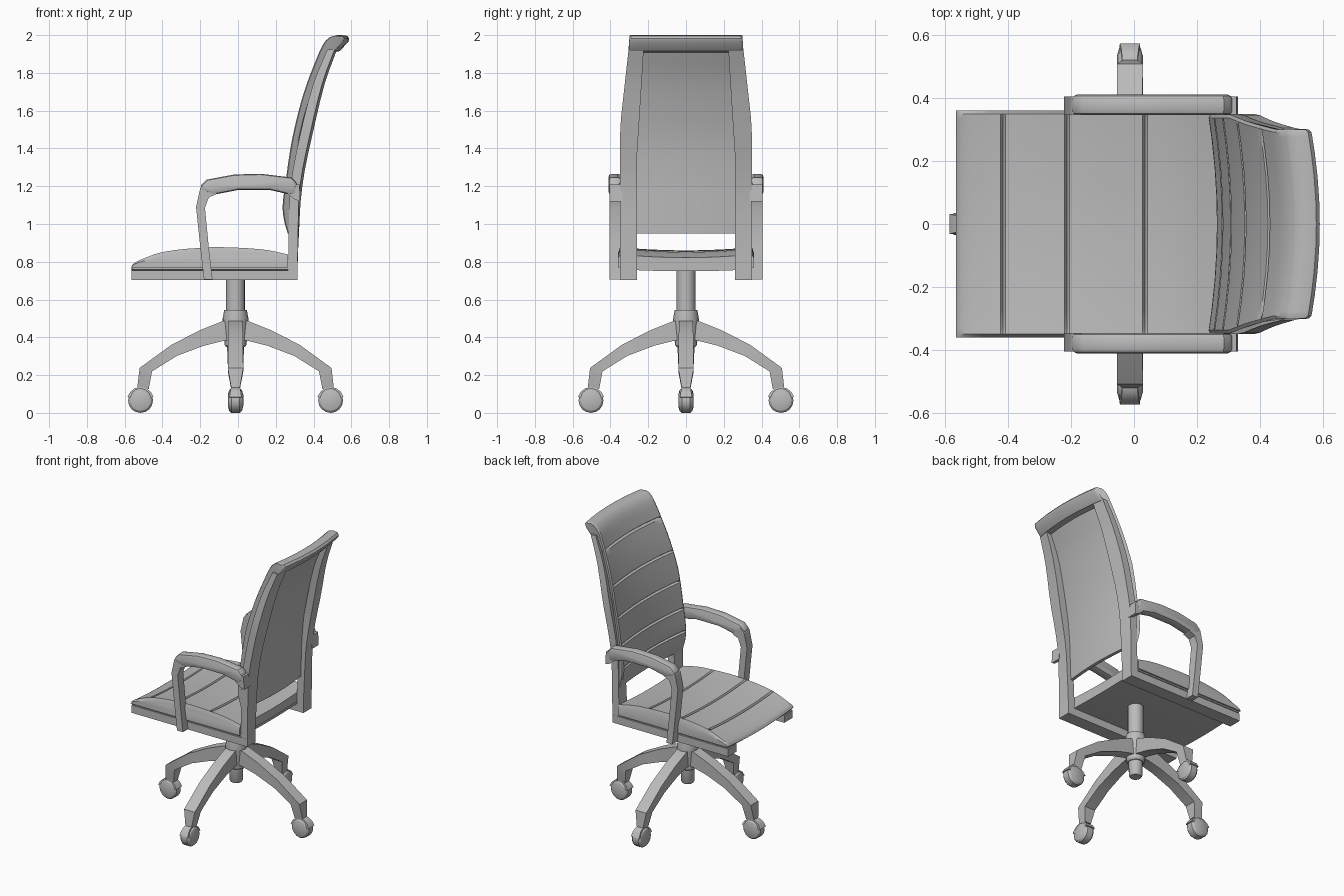
import bpy, bmesh, math
from mathutils import Vector

if "Cube" in bpy.data.objects:
    bpy.data.objects.remove(bpy.data.objects["Cube"])

grey = bpy.data.materials.new("plain grey")
grey.use_nodes = True
grey.diffuse_color = (0.5, 0.5, 0.5, 1)
grey.node_tree.nodes["Principled BSDF"].inputs["Base Color"].default_value = (0.5, 0.5, 0.5, 1)
made = []
BASE_X = -0.013


def skin(name, rings, bevel=0):
    """Join equal rings of points into a capped solid."""
    bm = bmesh.new()
    loops = [[bm.verts.new(p) for p in ring] for ring in rings]
    n = len(loops[0])
    for a, b in zip(loops, loops[1:]):
        for i in range(n):
            j = (i + 1) % n
            bm.faces.new((a[i], a[j], b[j], b[i]))
    bm.faces.new(loops[0])
    bm.faces.new(loops[-1])
    bmesh.ops.recalc_face_normals(bm, faces=bm.faces)
    if bevel:
        edges = [e for e in bm.edges if e.calc_face_angle(0) > 0.9]
        bmesh.ops.bevel(bm, geom=edges, offset=bevel, segments=2,
                        affect='EDGES', profile=0.5, clamp_overlap=True)
    mesh = bpy.data.meshes.new(name)
    bm.to_mesh(mesh)
    bm.free()
    mesh.materials.append(grey)
    obj = bpy.data.objects.new(name, mesh)
    bpy.context.collection.objects.link(obj)
    made.append(obj)


def lathe(name, stations, place, sides=16):
    """Round solid from (radius, height); place maps local points to the model."""
    turns = [2 * math.pi * i / sides for i in range(sides)]
    skin(name, [[place(r * math.cos(a), r * math.sin(a), h) for a in turns] for r, h in stations])


def slab(name, profile, y0, y1, **kw):
    """Extrude an (x, z) outline between two y values."""
    skin(name, [[(x, y, z) for x, z in profile] for y in (y0, y1)], **kw)


def smooth(points, steps=4):
    """Round a polyline through its points."""
    p = [Vector(q) for q in points]
    p = [2 * p[0] - p[1]] + p + [2 * p[-1] - p[-2]]
    out = []
    for a, b, c, d in zip(p, p[1:], p[2:], p[3:]):
        for k in range(steps):
            t = k / steps
            out.append(0.5 * (2 * b + (c - a) * t + (2 * a - 5 * b + 4 * c - d) * t**2
                              + (3 * b - a - 3 * c + d) * t**3))
    return out + [p[-2]]


def add_seams(points, axis, places, push, half=0.008):
    """Cut narrow grooves into an outline."""
    for at in places:
        low = [p for p in points if p[axis] < at - half]
        high = [p for p in points if p[axis] > at + half]
        a, b = low[-1], high[0]
        notch = [a.lerp(b, (v - a[axis]) / (b[axis] - a[axis])) for v in (at - half, at, at + half)]
        notch[1] = notch[1] + Vector(push)
        points = low + notch + high
    return points


HALF_SPANS = [0.25, 0.5, 0.75, 0.92, 0.97, 1]
SPANS = [-t for t in HALF_SPANS[::-1]] + [0] + HALF_SPANS


def groove(t):
    """Grooves run out before the side edges."""
    return 1 if abs(t) < 0.95 else 0


# seat cushion, sagging to the middle, with cross seams
top = smooth([(-0.565, 0.775), (-0.55, 0.793), (-0.5, 0.818), (-0.385, 0.855),
              (-0.15, 0.878), (0.115, 0.868), (0.265, 0.84)])
rings = []
for t in SPANS:
    outline = add_seams(top, 0, (-0.415, -0.212, 0.035), (0, -0.014 * groove(t)))
    outline = outline + [Vector((0.265, 0.77)), Vector((-0.565, 0.77))]
    squash = 0.7 if abs(t) == 1 else 1
    rings.append([(x, 0.36 * t, 0.77 + (z - 0.77) * squash - 0.018 * (1 - t * t)) for x, z in outline])
skin("seat_cushion", rings)

# seat board
skin("seat_board", [[(x, 0.35 * t, z - 0.01 * (1 - t * t)) for x, z in
                     ((-0.56, 0.76), (0.268, 0.76), (0.268, 0.775), (-0.56, 0.775))]
                    for t in SPANS])


# backrest, hollow across its width and narrowing to the top
def hollow(t):
    return 0.028 * (1 - t * t)


def half_width(z):
    return 0.347 - 0.047 * min(1, max(0, (z - 1.52) / 0.42))


front = smooth([(0.262, 0.95), (0.242, 1.02), (0.235, 1.1), (0.25, 1.22), (0.285, 1.45),
                (0.345, 1.69), (0.42, 1.89), (0.455, 1.96), (0.485, 1.99)])
roll = [Vector(p) for p in ((0.52, 2.0), (0.55, 1.996), (0.561, 1.982), (0.557, 1.965), (0.51, 1.915))]
rear = smooth([(0.475, 1.908), (0.4, 1.74), (0.325, 1.47), (0.297, 1.25), (0.29, 1.1), (0.285, 0.95)], 3)
rings = []
for t in SPANS:
    side = 1 if abs(t) == 1 else 0
    face = add_seams(front, 1, (1.09, 1.24, 1.42, 1.62, 1.84), (0.013 * groove(t), 0))
    moved = [(x + 0.007 * side, z, 1) for x, z in face]
    moved += [(x - 0.008 * side, z - 0.004 * side, 1) for x, z in roll]
    moved += [(x, z, 0.94) for x, z in rear]
    rings.append([(x + hollow(t), half_width(z) * t * w, z) for x, z, w in moved])
skin("backrest_cushion", rings)

# frame stations: front x, rear x, z
frame = smooth([(0.265, 0.315, 0.703), (0.268, 0.318, 0.95), (0.278, 0.328, 1.2),
                (0.328, 0.38, 1.47), (0.398, 0.445, 1.74), (0.474, 0.512, 1.925)], 3)

# arm outlines
post = [(-0.18, 0.705), (-0.2, 0.88), (-0.222, 1.09), (-0.2, 1.19), (-0.17, 1.22),
        (-0.11, 1.16), (-0.155, 1.14), (-0.175, 1.085), (-0.155, 0.88), (-0.135, 0.705)]
pad = [(-0.2, 1.18), (-0.195, 1.205), (-0.165, 1.235), (-0.02, 1.262), (0.12, 1.266), (0.285, 1.246),
       (0.315, 1.215), (0.3, 1.15), (0.17, 1.18), (0, 1.18), (-0.13, 1.155)]
bracket = [(0.262, 1.215), (0.325, 1.208), (0.33, 1.12), (0.3, 1.13), (0.262, 1.16)]

for side, s in (("left", 1), ("right", -1)):
    rings = []
    for xf, xb, z in frame:
        outer = half_width(z) + 0.002
        inner = 0.26 - 0.035 * min(1, max(0, (z - 1.35) / 0.55))
        bend = min(1, max(0, (z - 0.8) / 0.4))
        shift = bend * hollow(inner / outer)
        rings.append([(xf, s * outer, z), (xb, s * outer, z),
                      (xb + shift, s * inner, z), (xf + shift, s * inner, z)])
    skin(side + "_back_frame", rings)
    slab(side + "_seat_rail", [(-0.565, 0.703), (0.31, 0.703), (0.31, 0.755), (-0.565, 0.755)],
         s * 0.26, s * 0.35)
    slab(side + "_arm_post", post, s * 0.345, s * 0.405)
    slab(side + "_arm_pad", pad, s * 0.345, s * 0.41, bevel=0.016)
    slab(side + "_arm_bracket", bracket, s * 0.335, s * 0.405)


# gas lift and hub
def upright(x, y, h):
    return (BASE_X + x, y, h)


lathe("lift_column", [(0.05, 0.5), (0.05, 0.76)], upright)
lathe("hub", [(0.05, 0.35), (0.058, 0.36), (0.068, 0.48), (0.068, 0.5), (0.06, 0.545)], upright)
lathe("hub_stub", [(0.036, 0.25), (0.042, 0.26), (0.045, 0.36)], upright)

# four legs; stations: upper reach, upper z, lower reach, lower z, half width
LEG = [(0.03, 0.49, 0.03, 0.385, 0.037), (0.07, 0.485, 0.07, 0.38, 0.037),
       (0.19, 0.437, 0.17, 0.355, 0.038), (0.34, 0.36, 0.31, 0.302, 0.04),
       (0.508, 0.238, 0.442, 0.22, 0.041), (0.52, 0.135, 0.46, 0.125, 0.023)]
WHEEL_R, REACH = 0.066, 0.503

for i, label in enumerate(("rear", "left", "front", "right")):
    c, s = round(math.cos(i * math.pi / 2)), round(math.sin(i * math.pi / 2))

    def place(r, w, z):
        return (BASE_X + r * c - w * s, r * s + w * c, z)

    skin(label + "_leg", [[place(a, -w, za), place(a, w, za), place(b, w, zb), place(b, -w, zb)]
                          for a, za, b, zb, w in LEG])
    lathe(label + "_caster_wheel",
          [(0.03, -0.041), (0.055, -0.034), (WHEEL_R, -0.022),
           (WHEEL_R, 0.022), (0.055, 0.034), (0.03, 0.041)],
          lambda u, v, h: place(REACH + u, h, WHEEL_R + v))
    # hood over the wheel, narrower at the crown
    arc = [math.radians(a) for a in range(15, 166, 25)]
    hood = [(r * math.cos(a), r * math.sin(a)) for r, seq in ((0.071, arc), (0.05, arc[::-1]))
            for a in seq]
    skin(label + "_caster_hood", [[place(REACH + u, m * (0.035 - 0.16 * v), WHEEL_R + v) for u, v in hood]
                                  for m in (-1, 1)])

# smooth shading with sharp edges kept
bpy.ops.object.select_all(action='DESELECT')
for obj in made:
    obj.select_set(True)
bpy.context.view_layer.objects.active = made[0]
bpy.ops.object.shade_smooth_by_angle(angle=math.radians(32))
